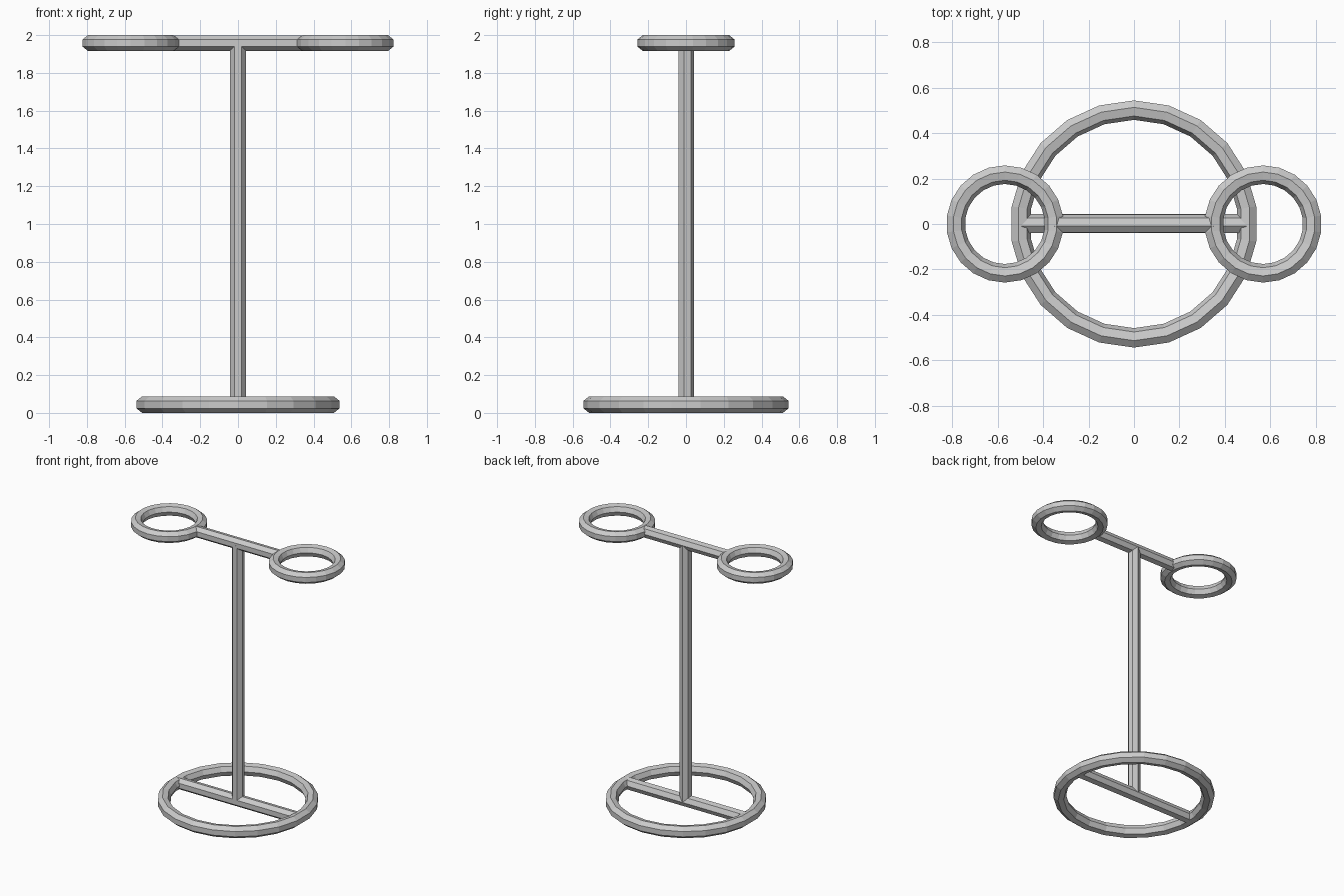
import bpy, bmesh
from math import pi, sin, cos
from mathutils import Vector

if "Cube" in bpy.data.objects:
    bpy.data.objects.remove(bpy.data.objects["Cube"])

SIDES = 7      # every tube is seven-sided
STEPS = 22     # segments around each ring


def finish(bm, name):
    bmesh.ops.recalc_face_normals(bm, faces=bm.faces[:])
    mesh = bpy.data.meshes.new(name)
    bm.to_mesh(mesh)
    bm.free()
    obj = bpy.data.objects.new(name, mesh)
    bpy.context.collection.objects.link(obj)
    return obj


def heptagon(radius, start):
    return [(radius * cos(start + 2 * pi * i / SIDES),
             radius * sin(start + 2 * pi * i / SIDES)) for i in range(SIDES)]


def ring(name, x, z, major, minor):
    # flat facet outward, ridge inward; spun about the vertical axis
    bm = bmesh.new()
    vs = [bm.verts.new((0, major + a, b)) for a, b in heptagon(minor, pi)]
    edges = [bm.edges.new((vs[i], vs[(i + 1) % SIDES])) for i in range(SIDES)]
    bmesh.ops.spin(bm, geom=vs + edges, cent=(0, 0, 0), axis=(0, 0, 1),
                   angle=2 * pi, steps=STEPS)
    bmesh.ops.remove_doubles(bm, verts=bm.verts[:], dist=1e-4)
    obj = finish(bm, name)
    obj.location = (x, 0, z)
    return obj


def rod(name, start, end, radius):
    # straight bar along x or z with one ridge toward +y
    start, end = Vector(start), Vector(end)
    side = Vector((0, 0, 1)) if abs(end.x - start.x) > 0 else Vector((1, 0, 0))
    bm = bmesh.new()
    vs = [bm.verts.new(start + Vector((0, a, 0)) + side * b)
          for a, b in heptagon(radius, 0)]
    face = bm.faces.new(vs)
    res = bmesh.ops.extrude_face_region(bm, geom=[face], use_keep_orig=True)
    moved = [v for v in res["geom"] if isinstance(v, bmesh.types.BMVert)]
    bmesh.ops.translate(bm, verts=moved, vec=end - start)
    return finish(bm, name)


BASE_Z, TOP_Z = 0.044, 1.958

# Base: floor ring with a cross bar
ring("base_ring", 0, BASE_Z, 0.503, 0.045)
rod("base_bar", (-0.495, 0, BASE_Z), (0.495, 0, BASE_Z), 0.043)

# Upright post
rod("post", (0, 0, BASE_Z), (0, 0, TOP_Z), 0.043)

# Top: cross bar carrying two holder rings
rod("top_bar", (-0.35, 0, TOP_Z), (0.35, 0, TOP_Z), 0.042)
for label, s in (("left", -1), ("right", 1)):
    ring(label + "_holder_ring", s * 0.568, TOP_Z, 0.219, 0.043)
